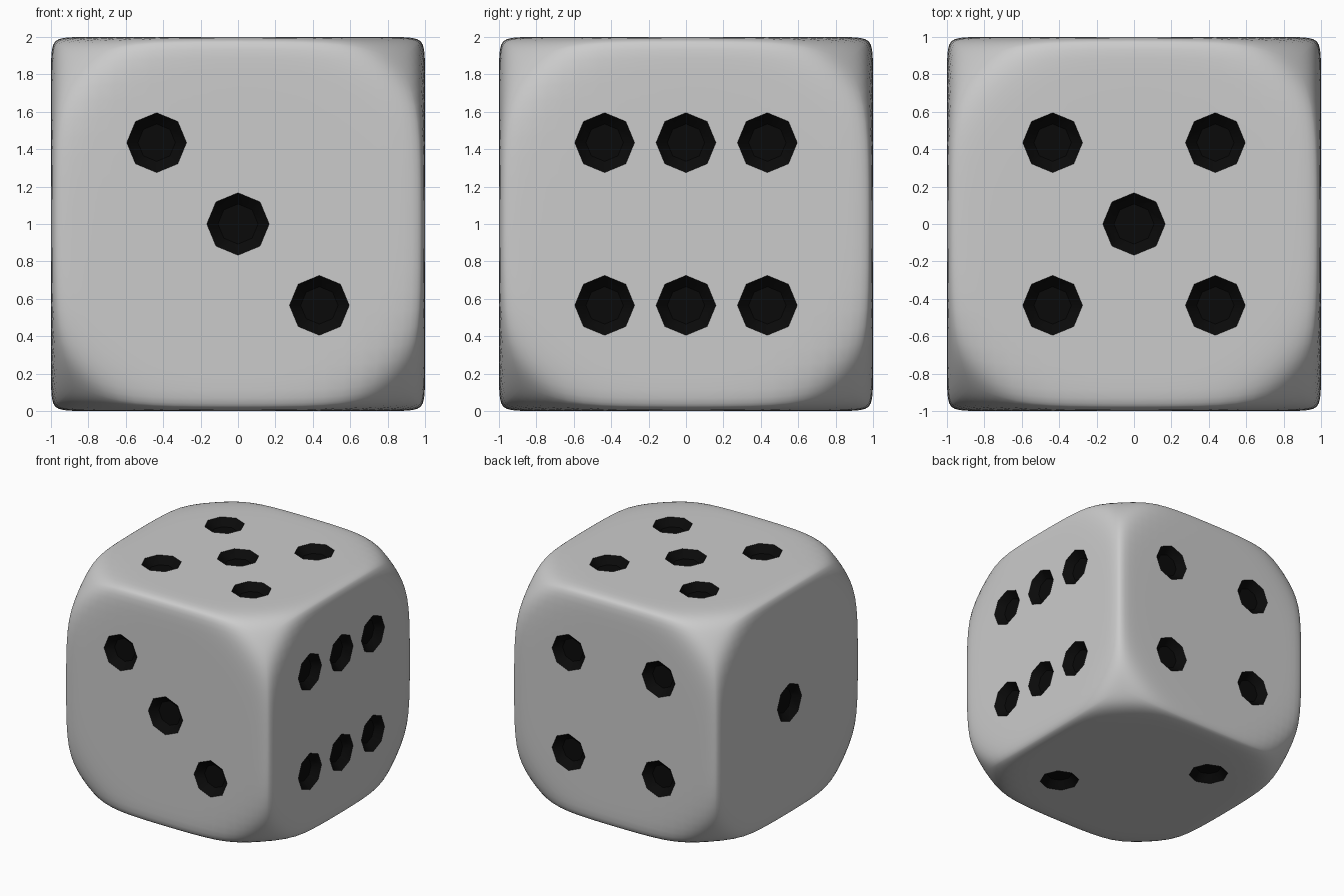
import bpy, bmesh, math
from mathutils import Vector, Matrix

if "Cube" in bpy.data.objects:
    bpy.data.objects.remove(bpy.data.objects["Cube"])

N, R = 32, 1.5          # edge sharpness, corner rounding sphere radius
P, DEPTH = 0.435, 0.06  # pip spacing, pip depth

black = bpy.data.materials.new("pip_black")
black.diffuse_color = (0.003, 0.003, 0.003, 1)
black.use_nodes = True
black.node_tree.nodes["Principled BSDF"].inputs["Base Color"].default_value = black.diffuse_color


def make_object(name, bm):
    mesh = bpy.data.meshes.new(name)
    bm.to_mesh(mesh)
    bm.free()
    mesh.materials.append(None)
    mesh.materials.append(black)
    ob = bpy.data.objects.new(name, mesh)
    bpy.context.collection.objects.link(ob)
    return ob


# die body: a grid cube blended with a sphere, so edges stay crisp and corners round off
bm = bmesh.new()
bmesh.ops.create_cube(bm, size=2)
bmesh.ops.subdivide_edges(bm, edges=bm.edges[:], cuts=25, use_grid_fill=True)
for v in bm.verts:
    d = Vector([math.sin(c * math.pi / 2) for c in v.co]).normalized()
    v.co = d * (sum(abs(c) ** N for c in d) + R ** -N) ** (-1 / N)
bmesh.ops.translate(bm, verts=bm.verts[:], vec=(0, 0, 1))
die = make_object("die_body", bm)

# pip layouts on each face, as normal, horizontal axis, vertical axis and spots
X, Y, Z = Vector((1, 0, 0)), Vector((0, 1, 0)), Vector((0, 0, 1))
four = [(a, b) for a in (-1, 1) for b in (-1, 1)]
faces = [
    (-X, -Y, Z, [(0, 0)]),
    (-Z, X, -Y, [(-1, -1), (1, 1)]),
    (-Y, X, Z, [(-1, 1), (0, 0), (1, -1)]),
    (Y, -X, Z, four),
    (Z, X, Y, four + [(0, 0)]),
    (X, Y, Z, four + [(0, -1), (0, 1)]),
]

# octagonal tapered cutters for the pips
bm = bmesh.new()
for n, u, w, spots in faces:
    rot = Matrix((u, w, n)).transposed().to_4x4()
    for a, b in spots:
        r = 0.167 if (a, b) == (0, 0) else 0.16
        pos = Z + n + (u * a + w * b) * P
        bmesh.ops.create_cone(bm, cap_ends=True, segments=8,
                              radius1=r - DEPTH, radius2=r + DEPTH, depth=2 * DEPTH,
                              matrix=Matrix.Translation(pos) @ rot)
for f in bm.faces:
    f.material_index = 1
bmesh.ops.recalc_face_normals(bm, faces=bm.faces[:])
cutter = make_object("pip_cutter", bm)
cutter.hide_render = True

# carve the pips, then smooth the body while keeping the pip rims sharp
mod = die.modifiers.new("pips", 'BOOLEAN')
mod.operation = 'DIFFERENCE'
mod.solver = 'EXACT'
mod.object = cutter
bpy.context.view_layer.objects.active = die
die.select_set(True)
bpy.ops.object.modifier_apply(modifier=mod.name)
bpy.data.objects.remove(cutter)
bpy.ops.object.shade_smooth_by_angle(angle=math.radians(40))
